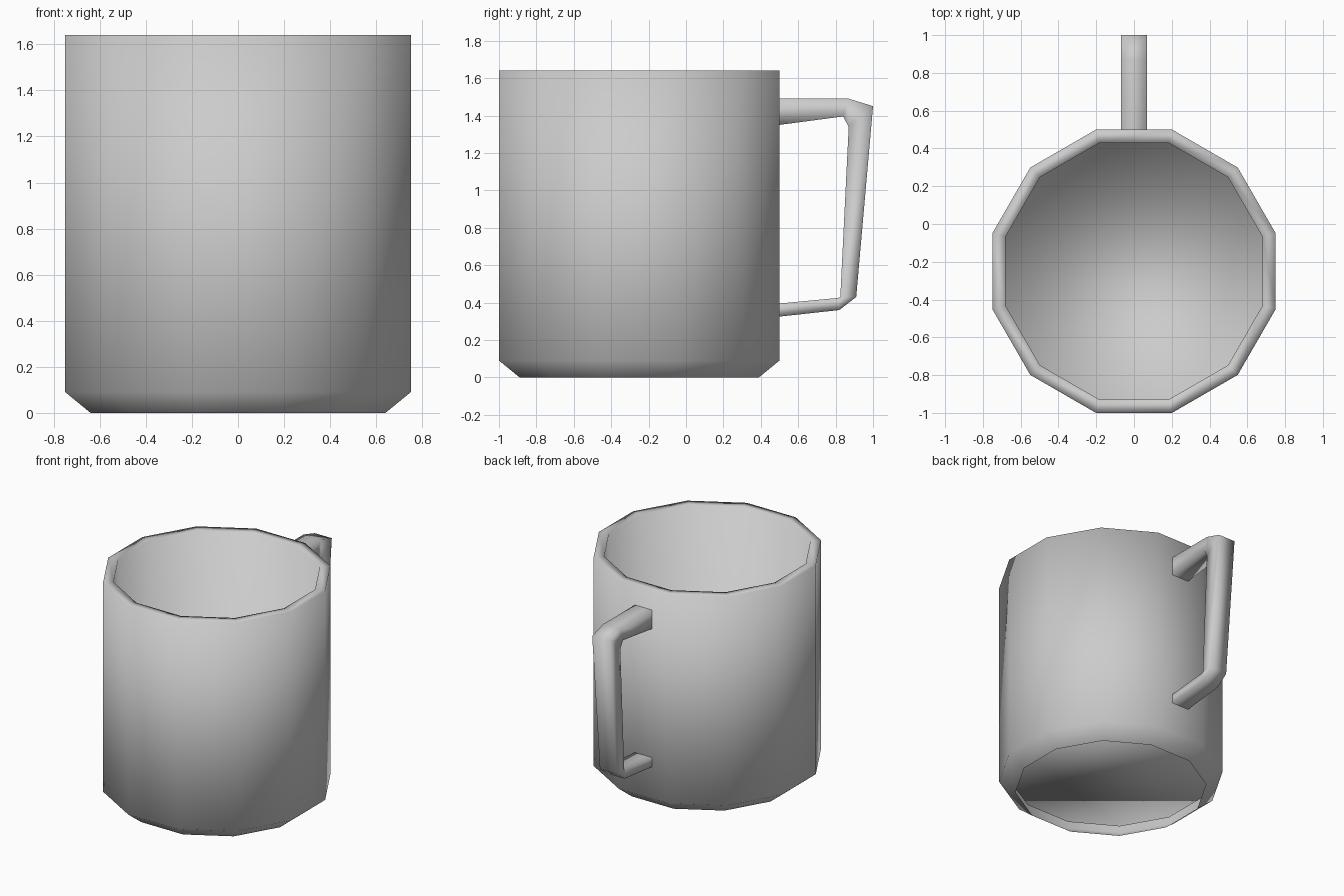
import bpy, bmesh, math

cube = bpy.data.objects.get("Cube")
if cube:
    bpy.data.objects.remove(cube, do_unlink=True)

SIDES = 12
CENTRE_Y = -0.25
HANDLE_HALF_WIDTH = 0.07

grey = bpy.data.materials.new("plain_grey")
grey.use_nodes = True
colour = (0.6, 0.6, 0.6, 1)
grey.diffuse_color = colour
grey.node_tree.nodes["Principled BSDF"].inputs["Base Color"].default_value = colour


def finish(name, bm):
    """Turn a bmesh into a smooth-shaded object."""
    for face in bm.faces:
        face.smooth = True
    mesh = bpy.data.meshes.new(name)
    bm.to_mesh(mesh)
    bm.free()
    mesh.materials.append(grey)
    obj = bpy.data.objects.new(name, mesh)
    bpy.context.collection.objects.link(obj)
    return obj


def ring(bm, apothem, z):
    """Twelve-sided ring with flat sides facing the axes."""
    radius = apothem / math.cos(math.pi / SIDES)
    angles = [(i + 0.5) * math.tau / SIDES for i in range(SIDES)]
    return [bm.verts.new((radius * math.cos(a), CENTRE_Y + radius * math.sin(a), z))
            for a in angles]


def bridge(bm, a, b):
    """Join two rings of equal length with quads."""
    n = len(a)
    for i in range(n):
        j = (i + 1) % n
        bm.faces.new((a[i], a[j], b[j], b[i]))


# Cup: open foot, chamfer, outer wall, rim, inner wall, floor
bm = bmesh.new()
profile = [(0.64, 0), (0.75, 0.09), (0.75, 1.64), (0.68, 1.64), (0.68, 0.1)]
rings = [ring(bm, r, z) for r, z in profile]
for lower, upper in zip(rings, rings[1:]):
    bridge(bm, lower, upper)
bm.faces.new(rings[-1])
finish("cup_body", bm)

# Handle: rectangular sections given as outer and inner (y, z) points
bm = bmesh.new()
sections = [
    ((0.5, 1.49), (0.5, 1.35)),
    ((0.87, 1.49), (0.84, 1.395)),
    ((1.0, 1.45), (0.87, 1.34)),
    ((0.91, 0.43), (0.825, 0.43)),
    ((0.82, 0.36), (0.815, 0.425)),
    ((0.5, 0.325), (0.5, 0.395)),
]
w = HANDLE_HALF_WIDTH
loops = [[bm.verts.new((x, y, z)) for x, (y, z) in
          ((-w, outer), (w, outer), (w, inner), (-w, inner))]
         for outer, inner in sections]
for a, b in zip(loops, loops[1:]):
    bridge(bm, a, b)
bmesh.ops.recalc_face_normals(bm, faces=bm.faces)
finish("handle", bm)
